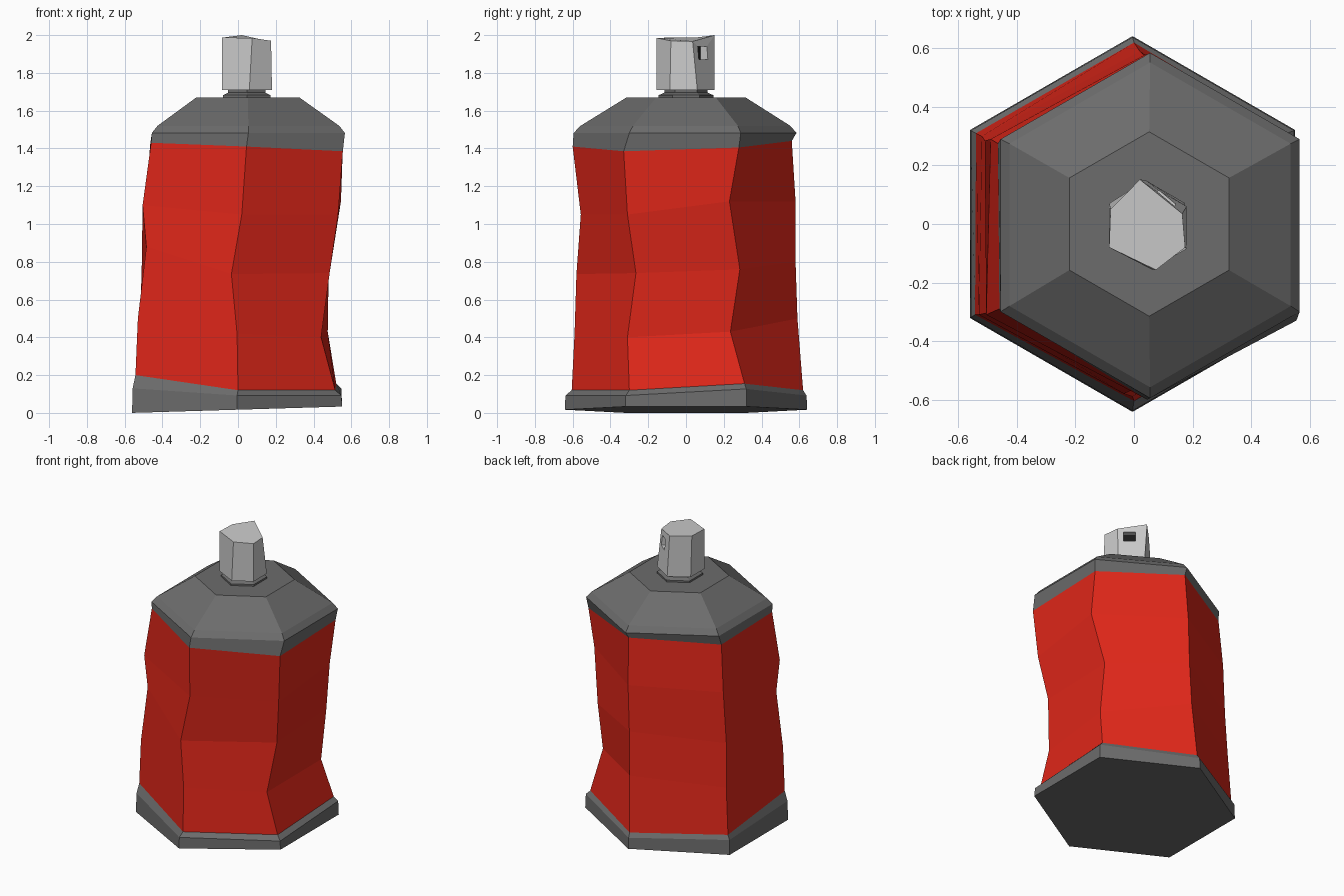
import bpy, math

if "Cube" in bpy.data.objects:
    bpy.data.objects.remove(bpy.data.objects["Cube"])


def material(name, rgb):
    m = bpy.data.materials.new(name)
    m.diffuse_color = (*rgb, 1)
    m.use_nodes = True
    m.node_tree.nodes["Principled BSDF"].inputs["Base Color"].default_value = m.diffuse_color
    return m


red = material("red_paint", (0.75, 0.02, 0.01))
dark = material("dark_metal", (0.15, 0.15, 0.15))
black = material("black", (0.01, 0.01, 0.01))


def hexagon(cx, cy, r, z):
    # corner order: front, front right, back right, back, back left, front left
    return [(cx + r * math.cos(math.radians(a)), cy + r * math.sin(math.radians(a)), z)
            for a in range(-90, 270, 60)]


def loft(name, rings, mat=None, bottom=False, top=False):
    n = len(rings[0])
    faces = [(i * n + j, i * n + (j + 1) % n, (i + 1) * n + (j + 1) % n, (i + 1) * n + j)
             for i in range(len(rings) - 1) for j in range(n)]
    if bottom:
        faces.append(tuple(reversed(range(n))))
    if top:
        faces.append(tuple(range(n * (len(rings) - 1), n * len(rings))))
    mesh = bpy.data.meshes.new(name)
    mesh.from_pydata([v for r in rings for v in r], [], faces)
    ob = bpy.data.objects.new(name, mesh)
    bpy.context.collection.objects.link(ob)
    if mat:
        mesh.materials.append(mat)
    return ob


# dented can wall: one wavy edge per corner, listed bottom to top
edges = [
    [(0, -.605, .12), (-.005, -.59, .42), (-.035, -.58, .735), (.02, -.557, 1.05), (.045, -.6, 1.41)],
    [(.515, -.3, .12), (.44, -.31, .4), (.485, -.265, .74), (.53, -.31, 1.05), (.555, -.33, 1.385)],
    [(.52, .31, .155), (.475, .235, .43), (.48, .285, .76), (.545, .23, 1.12), (.555, .28, 1.405)],
    [(0, .62, .12), (.02, .59, .5), (.03, .58, .8), (.04, .58, 1.12), (.05, .56, 1.44)],
    [(-.54, .31, .13), (-.52, .3, .45), (-.51, .285, .75), (-.49, .29, 1.1), (-.465, .275, 1.42)],
    [(-.543, -.31, .2), (-.53, -.31, .5), (-.485, -.3, .88), (-.505, -.31, 1.1), (-.46, -.29, 1.43)],
]
wall = [list(ring) for ring in zip(*edges)]
loft("can_body", wall, red)

# base rim, with a slightly tilted underside
under = [(x, y, max(0, .017 + .03 * x)) for x, y, _ in hexagon(-.005, 0, .642, 0)]
rim = [(x, y, w[2] - (.07 if w[2] > .19 else .028))
       for (x, y, _), w in zip(hexagon(-.005, 0, .638, 0), wall[0])]
loft("base_rim", [under, rim, wall[0]], dark, bottom=True)

# shoulder
loft("shoulder", [wall[-1], hexagon(.055, -.005, .59, 1.482), hexagon(.055, -.003, .555, 1.52),
                  hexagon(.052, 0, .315, 1.67)], dark, top=True)

# collar under the nozzle
loft("collar", [hexagon(.047, 0, .145, 1.668), hexagon(.047, 0, .145, 1.682),
                hexagon(.047, 0, .115, 1.695), hexagon(.047, 0, .115, 1.715)], dark, top=True)

# spray nozzle
low = [(.06, -.155), (.18, -.085), (.18, .06), (.04, .15), (-.085, .07), (-.085, -.08)]
high = [(.075, -.157, 1.985), (.175, -.08, 1.97), (.165, .035, 1.967),
        (.02, .152, 2.0), (-.08, .05, 1.987), (-.085, -.08, 1.987)]
nozzle = loft("nozzle", [[(x, y, 1.71) for x, y in low], high], None, True, True)


# spray hole in the back right face of the nozzle
def hole_box(name, shift, size):
    a = math.radians(51)
    bpy.ops.mesh.primitive_cube_add(
        size=1, location=(.108 + shift * math.cos(a), .085 + shift * math.sin(a), 1.905),
        rotation=(0, 0, a))
    ob = bpy.context.object
    ob.name = name
    ob.scale = size
    return ob


cutter = hole_box("hole_cutter", 0, (.1, .075, .07))
cutter.hide_render = True
cut = nozzle.modifiers.new("hole", 'BOOLEAN')
cut.object = cutter
cut.operation = 'DIFFERENCE'
cut.solver = 'EXACT'
bpy.context.view_layer.objects.active = nozzle
bpy.ops.object.modifier_apply(modifier="hole")
bpy.data.objects.remove(cutter)
hole_box("spray_hole", -.047, (.012, .075, .07)).data.materials.append(black)
